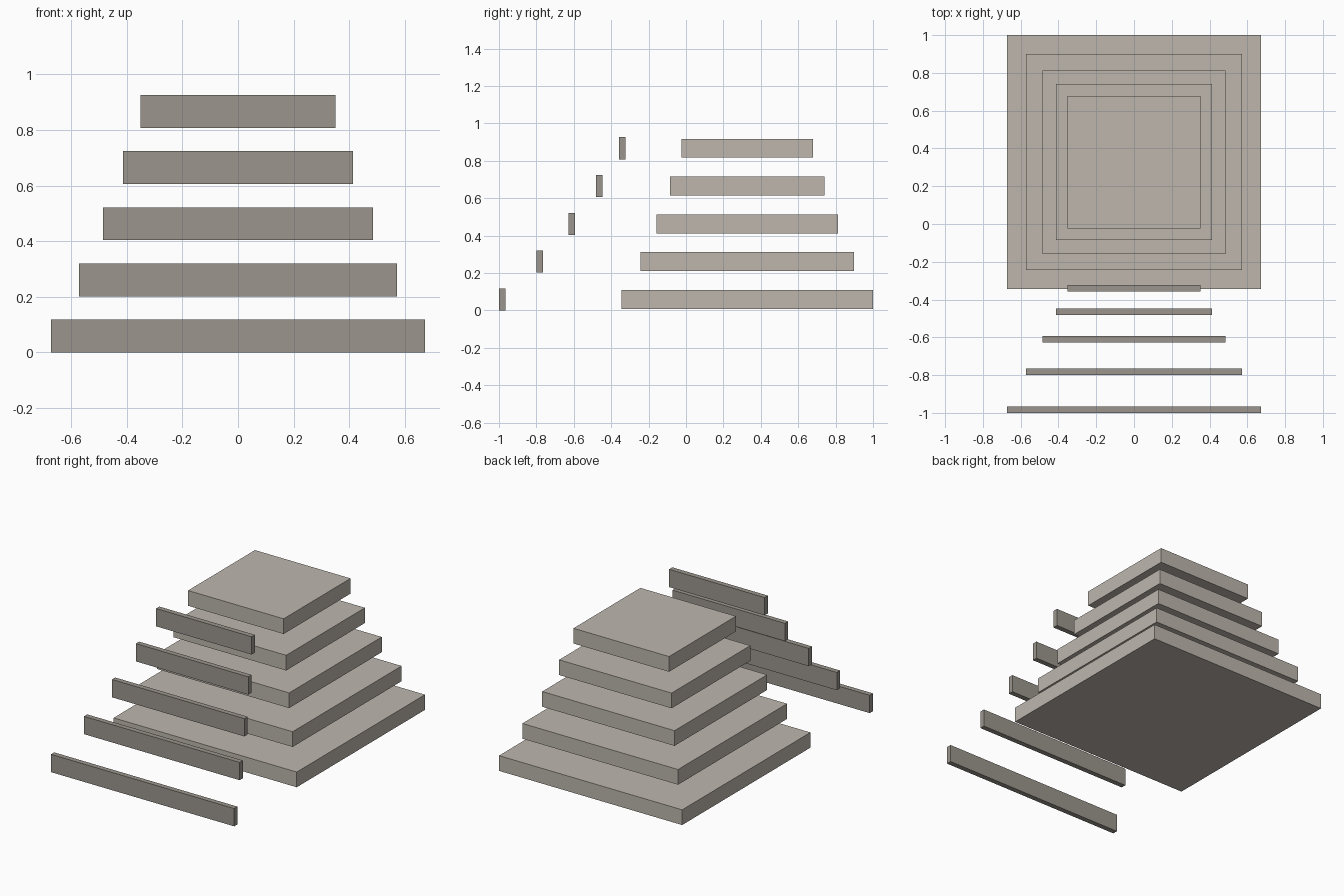
import bpy

if "Cube" in bpy.data.objects:
    bpy.data.objects.remove(bpy.data.objects["Cube"])


def make_material(name, rgb):
    mat = bpy.data.materials.new(name)
    mat.diffuse_color = (*rgb, 1)
    mat.use_nodes = True
    mat.node_tree.nodes["Principled BSDF"].inputs["Base Color"].default_value = mat.diffuse_color
    return mat


def box(name, size, centre, mat):
    """Add a box with its size stored in the mesh itself."""
    bpy.ops.mesh.primitive_cube_add(size=1, location=centre)
    obj = bpy.context.object
    obj.name = name
    obj.scale = size
    bpy.ops.object.transform_apply(location=False, rotation=False, scale=True)
    obj.data.materials.append(mat)
    return obj


TIERS = 5
BASE_WIDTH = 1.344
SHRINK = 0.85         # each tier is 85% as wide as the one below
STEP = 0.202          # vertical spacing
SLAB_HEIGHT = 0.101
BAR_HEIGHT = 0.118
BAR_DEPTH = 0.034
SLAB_Y = 0.328

light_stone = make_material("light_stone", (0.51, 0.47, 0.42))
dark_stone = make_material("dark_stone", (0.33, 0.305, 0.27))

for i in range(TIERS):
    width = BASE_WIDTH * SHRINK ** i
    z = BAR_HEIGHT / 2 + i * STEP

    # Square floating slab
    box(f"tier_slab_{i + 1}", (width, width, SLAB_HEIGHT),
        (0, SLAB_Y, z), light_stone)

    # Thin front bar, set ahead of the slab in proportion to its width
    box(f"front_bar_{i + 1}", (width, BAR_DEPTH, BAR_HEIGHT),
        (0, 0.361 - width, z), dark_stone)
